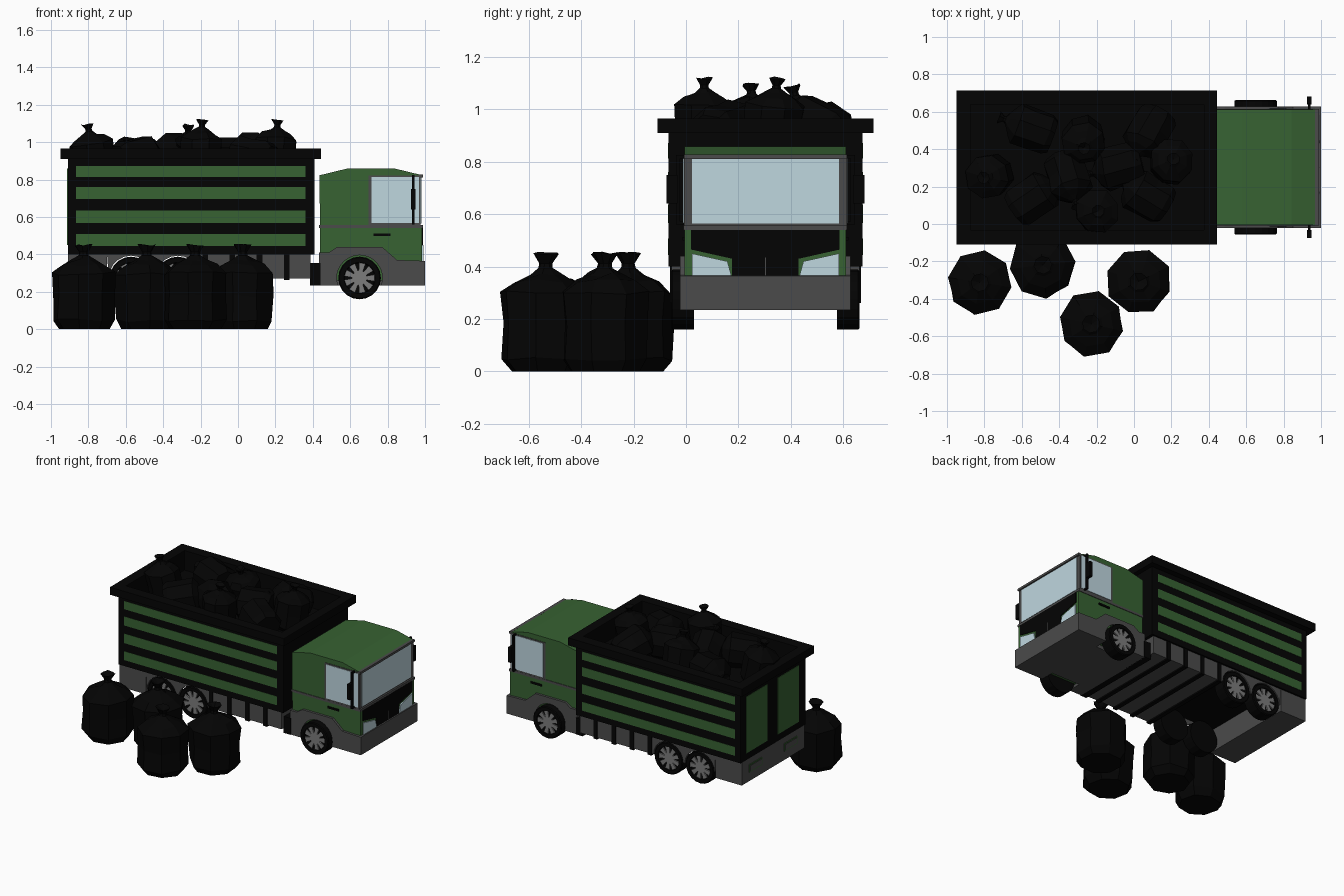
import bpy, bmesh, math, random
from mathutils import Matrix, Vector

if "Cube" in bpy.data.objects:
    bpy.data.objects.remove(bpy.data.objects["Cube"])

random.seed(4)
CY = 0.303  # truck centre line


def material(name, col):
    m = bpy.data.materials.new(name)
    m.diffuse_color = (*col, 1)
    m.use_nodes = True
    m.node_tree.nodes["Principled BSDF"].inputs["Base Color"].default_value = m.diffuse_color
    return m


BLACK = material("black", (0.0012, 0.0012, 0.0012))
GREEN = material("green", (0.038, 0.122, 0.032))
GREY = material("dark_grey", (0.07, 0.07, 0.07))
HUB = material("hub_grey", (0.2, 0.2, 0.2))
GLASS = material("pale_glass", (0.52, 0.68, 0.74))


def finish(bm, name, *mats):
    bmesh.ops.recalc_face_normals(bm, faces=bm.faces)
    me = bpy.data.meshes.new(name)
    bm.to_mesh(me)
    bm.free()
    for m in mats:
        me.materials.append(m)
    ob = bpy.data.objects.new(name, me)
    bpy.context.collection.objects.link(ob)
    return ob


def prism(name, mat, pts, a, b, axis='y'):
    """Profile in (x,z) swept along y, or in (y,z) swept along x."""
    bm = bmesh.new()
    put = (lambda u, v, d: (u, d, v)) if axis == 'y' else (lambda u, v, d: (d, u, v))
    r0 = [bm.verts.new(put(u, v, a)) for u, v in pts]
    r1 = [bm.verts.new(put(u, v, b)) for u, v in pts]
    bm.faces.new(r0)
    bm.faces.new(r1[::-1])
    n = len(pts)
    for i in range(n):
        j = (i + 1) % n
        bm.faces.new((r0[i], r1[i], r1[j], r0[j]))
    return finish(bm, name, mat)


def box(name, mat, x0, x1, y0, y1, z0, z1):
    return prism(name, mat, [(x0, z0), (x1, z0), (x1, z1), (x0, z1)], y0, y1)


def both(name, mat, x0, x1, d0, d1, z0, z1):
    """Box on each side, at distances d0..d1 from the centre line."""
    box(name + "_right", mat, x0, x1, CY - d1, CY - d0, z0, z1)
    box(name + "_left", mat, x0, x1, CY + d0, CY + d1, z0, z1)


def arch(cx, cz, r, z_end, n=10):
    """Arc from right to left over a wheel, ending at height z_end."""
    s = math.asin((z_end - cz) / r)
    return [(cx + r * math.cos(t), cz + r * math.sin(t))
            for t in [s + (math.pi - 2 * s) * i / n for i in range(n + 1)]]


# --- container -----------------------------------------------------------
X0, X1, HW = -0.91, 0.41, 0.37
both("container_side", BLACK, X0, X1, HW - 0.03, HW, 0.40, 0.95)
box("container_back", BLACK, X0, X0 + 0.03, CY - HW + .03, CY + HW - .03, 0.40, 0.95)
box("container_front", BLACK, X1 - 0.03, X1, CY - HW + .03, CY + HW - .03, 0.40, 0.95)
box("container_bed", BLACK, X0 + .03, X1 - .03, CY - HW + .03, CY + HW - .03, 0.40, 0.82)
both("rim_side", BLACK, -0.95, 0.445, 0.335, 0.412, 0.91, 0.965)
box("rim_back", BLACK, -0.95, -0.875, CY - .335, CY + .335, 0.91, 0.965)
box("rim_front", BLACK, 0.375, 0.445, CY - .335, CY + .335, 0.91, 0.965)
for i, (a, b) in enumerate([(.444, .508), (.567, .636), (.695, .76), (.813, .872)]):
    both("green_slat_%d" % i, GREEN, -0.865, 0.36, HW - .002, HW + .002, a, b)
for i, (a, b) in enumerate([(0.01, 0.25), (0.37, 0.61)]):
    box("back_panel_%d" % i, GREEN, X0 - .003, X0 + .002, a, b, 0.45, 0.86)
for i, (a, b) in enumerate([(0.03, 0.18), (0.43, 0.58)]):
    box("rear_lamp_frame_%d" % i, GREEN, X0 - .004, X0 + .002, a, b, 0.30, 0.355)
    box("rear_lamp_%d" % i, GREY, X0 - .007, X0, a + .008, b - .008, 0.308, 0.347)

# --- chassis: front and rear blocks, arched side plates, open wheel bay ----
WX, WZ, AXLES = 0.65, 0.274, (-0.322, -0.572)
SW = 0.358
box("chassis_front", GREY, -0.20, 0.388, CY - SW, CY + SW, 0.272, 0.40)
box("chassis_rear", GREY, X0, -0.70, CY - SW, CY + SW, 0.235, 0.40)
pts = [(-0.70, 0.40), (-0.20, 0.40), (-0.20, 0.272)]
pts += arch(AXLES[0], WZ, 0.119, WZ, 10)
pts += arch(AXLES[1], WZ, 0.119, WZ, 10)
prism("arch_plate_right", GREY, pts, CY - SW, CY - SW + .02)
prism("arch_plate_left", GREY, pts, CY + SW - .02, CY + SW)
for i in range(4):
    x = 0.26 - 0.145 * i
    box("cross_rib_%d" % i, BLACK, x - .015, x + .015, CY - .364, CY + .364, 0.262, 0.40)
box("cab_coupling", BLACK, 0.385, 0.44, CY - 0.33, CY + 0.33, 0.235, 0.355)

# --- cab -------------------------------------------------------------------
CW = 0.308
prism("cab_body", GREEN, [(.44, .26), (.436, .823), (.58, .858), (.842, .858), (.987, .823),
                          (.972, .81), (.972, .56), (.985, .54), (.985, .26)], CY - CW, CY + CW)
pts = [(.433, .235), (.433, .41), (.485, .41), (.53, .44), (.77, .44), (.85, .37), (1.0, .365), (1.0, .235)]
pts += arch(WX, WZ, 0.122, 0.235, 16)
prism("bumper", GREY, pts, CY - .325, CY + .325)
box("cab_floor", GREY, .50, .80, CY - .225, CY + .225, .235, .262)
box("cab_belt", GREY, .433, .988, CY - .312, CY + .312, .540, .556)
box("roof_visor", GREY, .967, .988, CY - .311, CY + .311, .812, .828)
box("windshield_frame", GREY, .970, .976, CY - .309, CY + .309, .556, .812)
box("windshield", GLASS, .972, .980, CY - .281, CY + .281, .565, .81)
both("side_window_frame", GREY, .698, .976, CW - .002, CW + .003, .554, .822)
both("side_window", GLASS, .713, .968, CW, CW + .006, .567, .813)
both("door_handle", BLACK, .725, .815, CW - .002, CW + .008, .499, .512)

# front mask, grille and headlights
prism("front_mask", BLACK, [(.02, .54), (.586, .54), (.586, .465), (.43, .43), (.43, .36),
                            (.176, .36), (.176, .43), (.02, .465)], .98, .990, 'x')
box("grille_bar", GREY, .985, .993, .301, .305, .365, .435)
for side in (-1, 1):
    prism("headlight", GLASS, [(CY + side * y, z) for y, z in
          [(.28, .36), (.28, .45), (.145, .42), (.13, .365)]], .98, .992, 'x')

# mirrors
both("mirror", BLACK, .925, .949, .335, .378, .64, .75)
both("mirror_rod", BLACK, .931, .943, .325, .342, .56, .825)
both("mirror_arm_top", BLACK, .931, .943, .30, .342, .813, .825)
both("mirror_arm_bottom", BLACK, .931, .943, .30, .342, .56, .572)


# --- wheels ------------------------------------------------------------------
def wheel(name, x, side):
    R = 0.114
    bm = bmesh.new()
    # tyre section: (distance along axle, radius), closed by a recessed disc
    sec = [(0.273, 0), (0.273, R), (0.354, R), (0.359, R - .006), (0.359, .084), (0.343, .08), (0.343, 0)]
    n, rings = 20, []
    for d, r in sec:
        if r == 0:
            rings.append([bm.verts.new((x, CY + side * d, WZ))] * n)
        else:
            rings.append([bm.verts.new((x + r * math.cos(2 * math.pi * k / n), CY + side * d,
                                        WZ + r * math.sin(2 * math.pi * k / n))) for k in range(n)])
    for a, b in zip(rings, rings[1:]):
        for k in range(n):
            j = (k + 1) % n
            bm.faces.new(list(dict.fromkeys((a[k], a[j], b[j], b[k]))))
    finish(bm, name + "_tyre", BLACK)
    # hub with tapered spokes
    d0, d1 = sorted((CY + side * .340, CY + side * .352))
    circ = [(x + .040 * math.cos(t * math.pi / 8), WZ + .040 * math.sin(t * math.pi / 8)) for t in range(16)]
    prism(name + "_hub", HUB, circ, d0, d1)
    for k in range(9):
        t = 2 * math.pi * k / 9
        c, s = math.cos(t), math.sin(t)
        prism(name + "_spoke", HUB, [(x + u * c - v * s, WZ + u * s + v * c) for u, v in
              [(.030, -.010), (.080, -.018), (.080, .018), (.030, .010)]], d0, d1)


for i, x in enumerate((WX,) + AXLES):
    wheel("wheel_right_%d" % i, x, -1)
    wheel("wheel_left_%d" % i, x, 1)


# --- rubbish bags ----------------------------------------------------------------
def bag(name, loc, size=1.0, tilt=0.0, heading=0.0):
    prof = [(0, .138), (.05, .170), (.18, .171), (.30, .176), (.345, .120),
            (.372, .062), (.395, .028), (.412, .025), (.457, .050)]
    n, bm, prev = 8, bmesh.new(), None
    turn = random.random() * 6
    for i, (z, r) in enumerate(prof):
        ring = []
        for k in range(n):
            t = turn + 2 * math.pi * k / n
            rr = r * random.uniform(.95, 1.03)
            dz = random.uniform(-.012, .008) if 0 < i < 6 else 0
            if i == 8:
                dz = random.uniform(-.012, 0)
            ring.append(bm.verts.new((rr * math.cos(t), rr * math.sin(t), z + dz)))
        if prev:
            for k in range(n):
                j = (k + 1) % n
                bm.faces.new((prev[k], prev[j], ring[j], ring[k]))
        else:
            bm.faces.new(ring)
        prev = ring
    c = bm.verts.new((0, 0, .425))
    for k in range(n):
        bm.faces.new((prev[k], prev[(k + 1) % n], c))
    pivot = Vector((0, 0, .18)) if tilt else Vector((0, 0, 0))
    m = (Matrix.Translation(loc) @ Matrix.Rotation(heading, 4, 'Z') @ Matrix.Rotation(tilt, 4, 'Y')
         @ Matrix.Scale(size, 4) @ Matrix.Translation(-pivot))
    bm.transform(m)
    finish(bm, name, BLACK)


for i, (x, y) in enumerate([(-.825, -.312), (-.488, -.22), (-.228, -.535), (.025, -.307)]):
    bag("ground_bag_%d" % i, (x, y, 0))

# load: upright bags, then tipped ones (pivoting about their middle)
for i, (x, y, z, t, h) in enumerate([
        (-.20, .07, .935, .05, 0), (.20, .33, .935, .12, 1), (-.27, .45, .91, .25, 4.8),
        (-.77, .26, .915, .2, 3.5), (-.55, .51, .91, 1.5, 2.8), (.08, .49, .92, 1.2, 4.2),
        (-.54, .14, .91, 1.4, .6), (-.35, .25, .92, 1.1, 5), (-.08, .31, .91, 1.6, 3.4),
        (.07, .15, .91, 1.4, 2.6)]):
    bag("load_bag_%d" % i, (x, y, z), 0.68, t, h)
